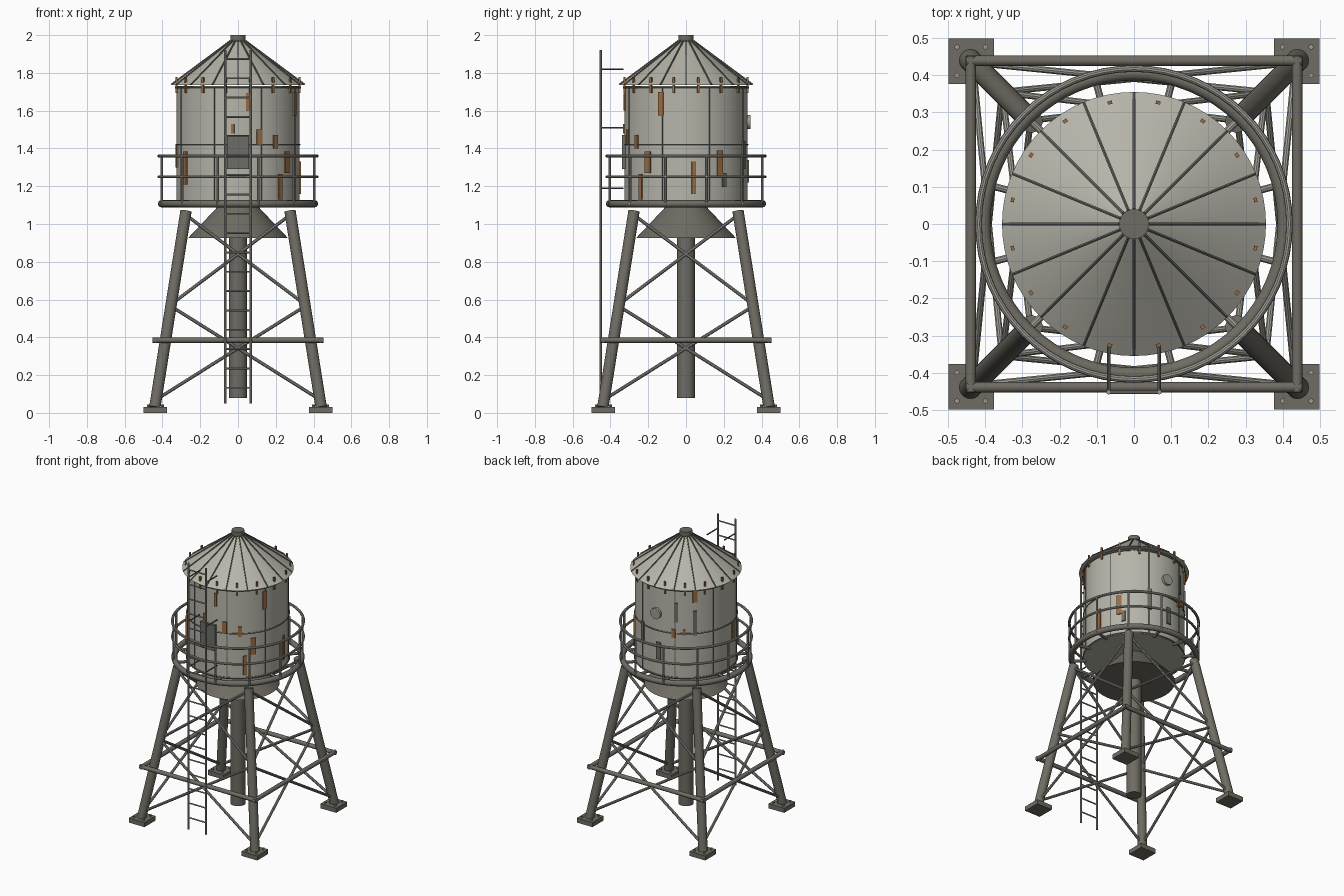
import bpy, bmesh
from math import sin, cos, radians, pi
from mathutils import Vector, Matrix

cube = bpy.data.objects.get("Cube")
if cube:
    bpy.data.objects.remove(cube)


def material(name, r, g, b):
    m = bpy.data.materials.new(name)
    m.diffuse_color = (r, g, b, 1)
    m.use_nodes = True
    node = next(n for n in m.node_tree.nodes if n.type == 'BSDF_PRINCIPLED')
    node.inputs["Base Color"].default_value = (r, g, b, 1)
    return m


TANK = material("pale_tank_metal", .47, .46, .40)
FRAME = material("dark_steel", .16, .15, .125)
RAIL = material("galvanised_grey", .34, .33, .29)
TRIM = material("seam_grey", .15, .15, .135)
RUST = material("rust", .33, .15, .055)
parts = []


def finish(name, bm, mat):
    bmesh.ops.recalc_face_normals(bm, faces=bm.faces)
    mesh = bpy.data.meshes.new(name)
    bm.to_mesh(mesh)
    bm.free()
    mesh.materials.append(mat)
    ob = bpy.data.objects.new(name, mesh)
    bpy.context.collection.objects.link(ob)
    parts.append(ob)
    return ob


def rod(bm, a, b, r, r2=None, sides=16):
    a, b = Vector(a), Vector(b)
    d = b - a
    mat = Matrix.Translation((a + b) / 2) @ d.to_track_quat('Z', 'Y').to_matrix().to_4x4()
    bmesh.ops.create_cone(bm, cap_ends=True, segments=sides, radius1=r,
                          radius2=r if r2 is None else r2, depth=d.length, matrix=mat)


def box(bm, centre, size, turn=0):
    mat = (Matrix.Rotation(turn, 4, 'Z') @ Matrix.Translation(centre)
           @ Matrix.Diagonal((*size, 1)))
    bmesh.ops.create_cube(bm, size=1, matrix=mat)


def ring(name, radius, thick, z, mat, sides=10):
    bpy.ops.mesh.primitive_torus_add(major_radius=radius, minor_radius=thick, location=(0, 0, z),
                                     major_segments=64, minor_segments=sides)
    ob = bpy.context.object
    ob.name = name
    ob.data.materials.append(mat)
    parts.append(ob)


def polar(r, angle, z):
    return Vector((r * cos(angle), r * sin(angle), z))


def column(name, z1, z2, r1, r2, mat, sides=64):
    bm = bmesh.new()
    rod(bm, (0, 0, z1), (0, 0, z2), r1, r2, sides)
    finish(name, bm, mat)


# Tank, roof, lower cone and centre pipe
column("tank", 1.1, 1.73, .326, .326, TANK)
column("roof", 1.735, 1.97, .355, .035, TANK)
column("roof_cap", 1.96, 2.0, .04, .04, FRAME, 32)
column("lower_cone", .925, 1.11, .265, .09, FRAME)
column("centre_pipe", .08, .95, .048, .048, FRAME, 32)
ring("middle_band", .326, .005, 1.42, TRIM, 6)
ring("top_band", .328, .007, 1.723, TRIM, 6)
ring("bottom_band", .326, .006, 1.108, TRIM, 6)

# Roof ribs and tank seams
bm = bmesh.new()
for i in range(16):
    a = i * pi / 8
    rod(bm, polar(.04, a, 1.97), polar(.353, a, 1.738), .0045, sides=6)
finish("roof_ribs", bm, TRIM)
bm = bmesh.new()
for i in range(8):
    box(bm, (.326, 0, 1.415), (.006, .006, .62), (i + .5) * pi / 4)
finish("tank_seams", bm, TRIM)

# Rusted clips along the eave
bm = bmesh.new()
for i in range(16):
    box(bm, (.333, 0, 1.735), (.009, .012, .085), (i + .5) * pi / 8)
finish("eave_clips", bm, RUST)


# Weathered plates: angle, low z, high z, width
def plates(name, rows, mat):
    bm = bmesh.new()
    for angle, low, high, width in rows:
        box(bm, (.329, 0, (low + high) / 2), (.009, width, high - low), radians(angle))
    finish(name, bm, mat)


plates("rust_plates", [
    (212, 1.21, 1.385, .03), (265, 1.48, 1.53, .018), (279, 1.6, 1.69, .018),
    (290, 1.42, 1.5, .03), (307, 1.4, 1.47, .025), (322, 1.27, 1.385, .035),
    (313, 1.13, 1.265, .025), (336, 1.575, 1.7, .028), (7, 1.16, 1.33, .02),
    (33, 1.25, 1.39, .033), (135, 1.64, 1.725, .03), (111, 1.39, 1.45, .025),
    (123, 1.41, 1.45, .018), (190, 1.3, 1.42, .03)], RUST)
plates("grey_plates", [
    (38, 1.195, 1.27, .025), (68, 1.29, 1.44, .03), (114, 1.5, 1.635, .025),
    (135, 1.41, 1.58, .025), (93, 1.22, 1.34, .035)], TRIM)

# Door on the front and round hatch on the back
bm = bmesh.new()
box(bm, (0, -.327, 1.38), (.115, .025, .18))
finish("door", bm, TRIM)
bm = bmesh.new()
rod(bm, (0, .31, 1.54), (0, .342, 1.54), .038, sides=24)
finish("round_hatch", bm, RAIL)

# Walkway ring, supports and railing
ring("walkway_ring", .405, .019, 1.107, FRAME, 12)
ring("top_rail", .418, .009, 1.36, RAIL)
ring("middle_rail", .418, .008, 1.25, RAIL)
supports, posts = bmesh.new(), bmesh.new()
for i in range(12):
    a = (i + .5) * pi / 6
    rod(supports, polar(.31, a, 1.1), polar(.4, a, 1.1), .01, sides=10)
    rod(posts, polar(.418, a, 1.1), polar(.418, a, 1.36), .007, sides=10)
finish("walkway_supports", supports, RAIL)
finish("railing_posts", posts, RAIL)


# Legs, footings and bolts
def leg_point(sx, sy, z):
    k = .437 - .162 * (z - .05) / 1.02
    return Vector((sx * k, sy * k, z))


corners = [(1, 1), (-1, 1), (-1, -1), (1, -1)]
legs, feet, bolts = bmesh.new(), bmesh.new(), bmesh.new()
for sx, sy in corners:
    rod(legs, leg_point(sx, sy, .03), leg_point(sx, sy, 1.068), .03, sides=24)
    box(feet, (sx * .438, sy * .438, .016), (.122, .122, .032))
    for bx, by in corners:
        x, y = sx * .438 + bx * .038, sy * .438 + by * .038
        rod(bolts, (x, y, .03), (x, y, .045), .007, sides=8)
finish("legs", legs, FRAME)
finish("foot_plates", feet, FRAME)
finish("foot_bolts", bolts, RAIL)

# Girders and cross braces on each side
girders, braces = bmesh.new(), bmesh.new()
for i, c in enumerate(corners):
    d = corners[(i + 1) % 4]
    along = (Vector(d) - Vector(c)).normalized() * .013
    a = Vector((c[0] * .439 - along.x, c[1] * .439 - along.y, .385))
    b = Vector((d[0] * .439 + along.x, d[1] * .439 + along.y, .385))
    rod(girders, a, b, .0145)
    for low, high in ((.07, .565), (.575, 1.05)):
        for p, q in ((c, d), (d, c)):
            rod(braces, leg_point(*p, low), leg_point(*q, high), .009, sides=10)
finish("girders", girders, FRAME)
finish("cross_braces", braces, RAIL)

# Ladder with rungs and wall brackets
ladder, brackets = bmesh.new(), bmesh.new()
for x in (-.068, .068):
    rod(ladder, (x, -.452, .05), (x, -.452, 1.92), .0065, sides=10)
    for z in (1.19, 1.51, 1.82):
        rod(brackets, (x, -.452, z), (x, -.33, z), .0045, sides=8)
for i in range(18):
    z = .133 + i * .1024
    rod(ladder, (-.068, -.452, z), (.068, -.452, z), .0048, sides=8)
finish("ladder", ladder, RAIL)
finish("ladder_brackets", brackets, TRIM)

# Smooth round surfaces, keep edges sharp
bpy.ops.object.select_all(action='DESELECT')
for ob in parts:
    ob.select_set(True)
bpy.context.view_layer.objects.active = parts[0]
bpy.ops.object.shade_smooth_by_angle(angle=radians(35))
